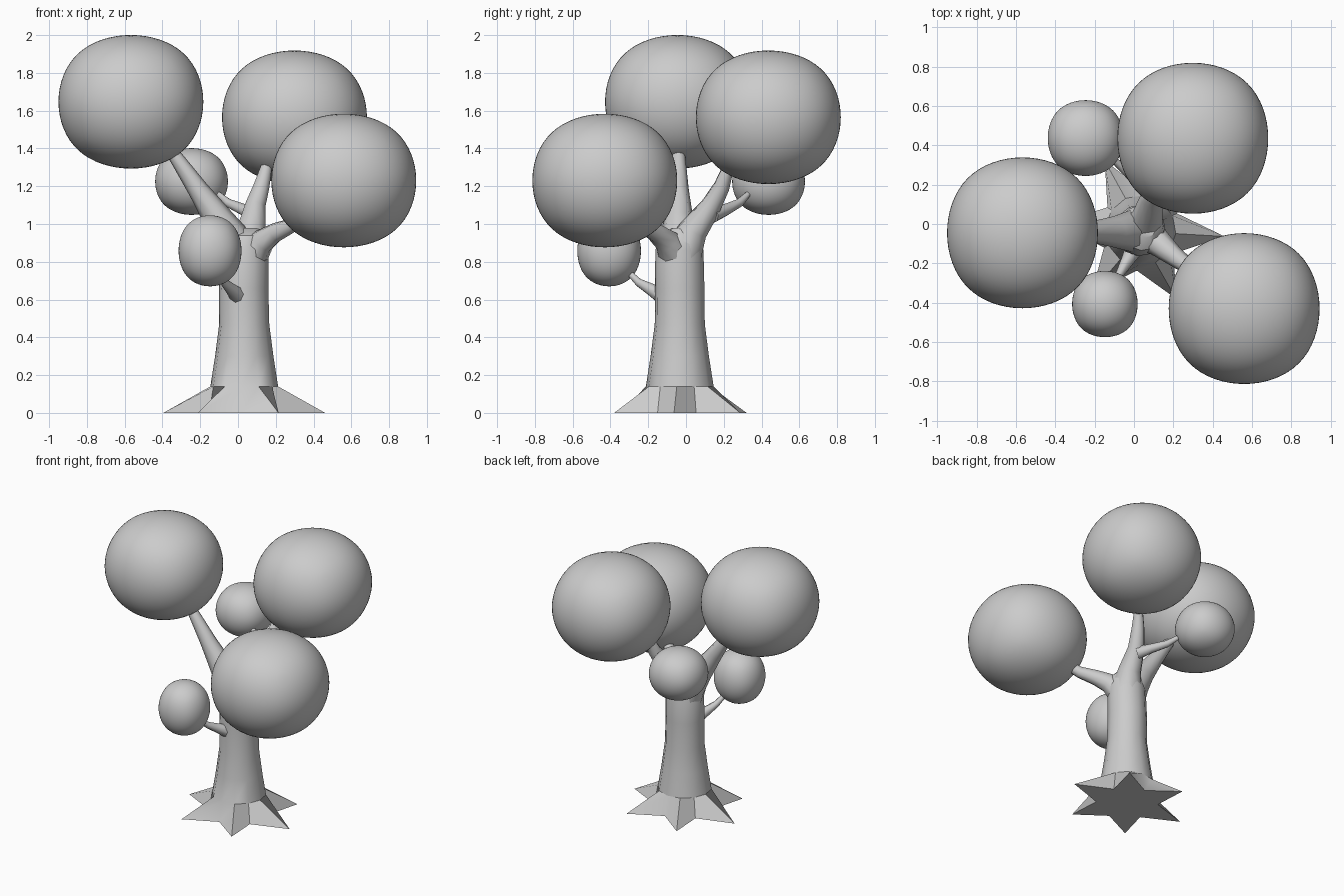
import bpy, bmesh, math

if "Cube" in bpy.data.objects:
    bpy.data.objects.remove(bpy.data.objects["Cube"])

CX, CY = 0.033, -0.033   # trunk axis
SIDES = 12
START = math.radians(-5)  # direction of the first root


def smooth(ob, angle=40):
    bpy.ops.object.select_all(action='DESELECT')
    ob.select_set(True)
    bpy.context.view_layer.objects.active = ob
    bpy.ops.object.shade_smooth_by_angle(angle=math.radians(angle))


# Trunk with six star-shaped roots: (z, root radius, valley radius, centre x, centre y)
profile = [
    (0.0, 0.43, 0.205, CX, CY),
    (0.14, 0.18, 0.18, CX, CY),
    (0.30, 0.155, 0.155, CX, CY),
    (0.47, 0.133, 0.133, CX, CY),
    (0.66, 0.131, 0.131, 0.03, -0.033),
    (0.86, 0.128, 0.128, 0.035, -0.035),
    (0.94, 0.105, 0.105, 0.045, -0.03),
    (0.98, 0.05, 0.05, 0.06, -0.02),
]
bm = bmesh.new()
rings = []
for z, r_root, r_valley, cx, cy in profile:
    ring = []
    for i in range(SIDES):
        a = START + i * math.tau / SIDES
        r = r_valley if i % 2 else r_root
        # keep the root tips inside the model's footprint
        ring.append(bm.verts.new((cx + r * math.cos(a), cy + r * math.sin(a), z)))
    rings.append(ring)
for low, high in zip(rings, rings[1:]):
    for i in range(SIDES):
        j = (i + 1) % SIDES
        bm.faces.new((low[i], low[j], high[j], high[i]))
bm.faces.new(rings[-1])
bm.faces.new(list(reversed(rings[0])))
bmesh.ops.scale(bm, vec=(1, 0.9, 1), verts=[rings[0][i] for i in range(0, SIDES, 2)])
mesh = bpy.data.meshes.new("trunk")
bm.to_mesh(mesh)
bm.free()
trunk = bpy.data.objects.new("trunk", mesh)
bpy.context.collection.objects.link(trunk)
smooth(trunk, 38)


# Tapered branch along points (x, y, z, radius)
def branch(name, points):
    curve = bpy.data.curves.new(name, 'CURVE')
    curve.dimensions = '3D'
    curve.bevel_depth = 1.0
    curve.bevel_resolution = 2
    curve.use_fill_caps = True
    spline = curve.splines.new('POLY')
    spline.points.add(len(points) - 1)
    for p, (x, y, z, r) in zip(spline.points, points):
        p.co = (x, y, z, 1)
        p.radius = r
    ob = bpy.data.objects.new(name, curve)
    bpy.context.collection.objects.link(ob)
    bpy.ops.object.select_all(action='DESELECT')
    ob.select_set(True)
    bpy.context.view_layer.objects.active = ob
    bpy.ops.object.convert(target='MESH')
    smooth(bpy.context.view_layer.objects.active, 50)


branch("left_branch", [(0.02, -0.035, 0.80, 0.115), (-0.02, -0.035, 0.90, 0.105),
                       (-0.10, -0.04, 1.02, 0.08), (-0.21, -0.04, 1.18, 0.055),
                       (-0.34, -0.04, 1.37, 0.035), (-0.39, -0.04, 1.44, 0.02)])
branch("back_branch", [(0.05, -0.02, 0.84, 0.11), (0.07, 0.04, 0.97, 0.08),
                       (0.09, 0.13, 1.09, 0.058), (0.125, 0.19, 1.2, 0.045),
                       (0.15, 0.225, 1.3, 0.032), (0.18, 0.27, 1.36, 0.02)])
branch("right_branch", [(0.05, -0.04, 0.80, 0.10), (0.13, -0.10, 0.91, 0.068),
                        (0.20, -0.16, 0.955, 0.052), (0.28, -0.22, 0.99, 0.04),
                        (0.38, -0.30, 1.07, 0.028)])
branch("back_twig", [(0.09, 0.14, 1.05, 0.045), (0.03, 0.21, 1.075, 0.032),
                     (-0.05, 0.28, 1.11, 0.024), (-0.12, 0.34, 1.17, 0.014)])
branch("front_twig", [(0.01, -0.11, 0.61, 0.05), (-0.03, -0.18, 0.65, 0.034),
                      (-0.07, -0.25, 0.69, 0.022), (-0.11, -0.32, 0.76, 0.014)])


# Rounded foliage: a subdivided cube stretched to size
def foliage(name, centre, size):
    bpy.ops.mesh.primitive_cube_add(size=2, location=centre)
    ob = bpy.context.object
    ob.name = name
    mod = ob.modifiers.new("round", 'SUBSURF')
    mod.levels = mod.render_levels = 4
    bpy.ops.object.modifier_apply(modifier=mod.name)
    ob.dimensions = size
    bpy.ops.object.transform_apply(location=False, rotation=False, scale=True)
    bpy.ops.object.shade_smooth()


big = (0.767, 0.767, 0.707)
foliage("left_foliage", (-0.567, -0.045, 1.647), big)
foliage("back_foliage", (0.299, 0.436, 1.565), big)
foliage("right_foliage", (0.56, -0.43, 1.23), big)
foliage("small_back_foliage", (-0.246, 0.437, 1.225), (0.385, 0.385, 0.353))
foliage("small_front_foliage", (-0.148, -0.407, 0.858), (0.333, 0.337, 0.376))
